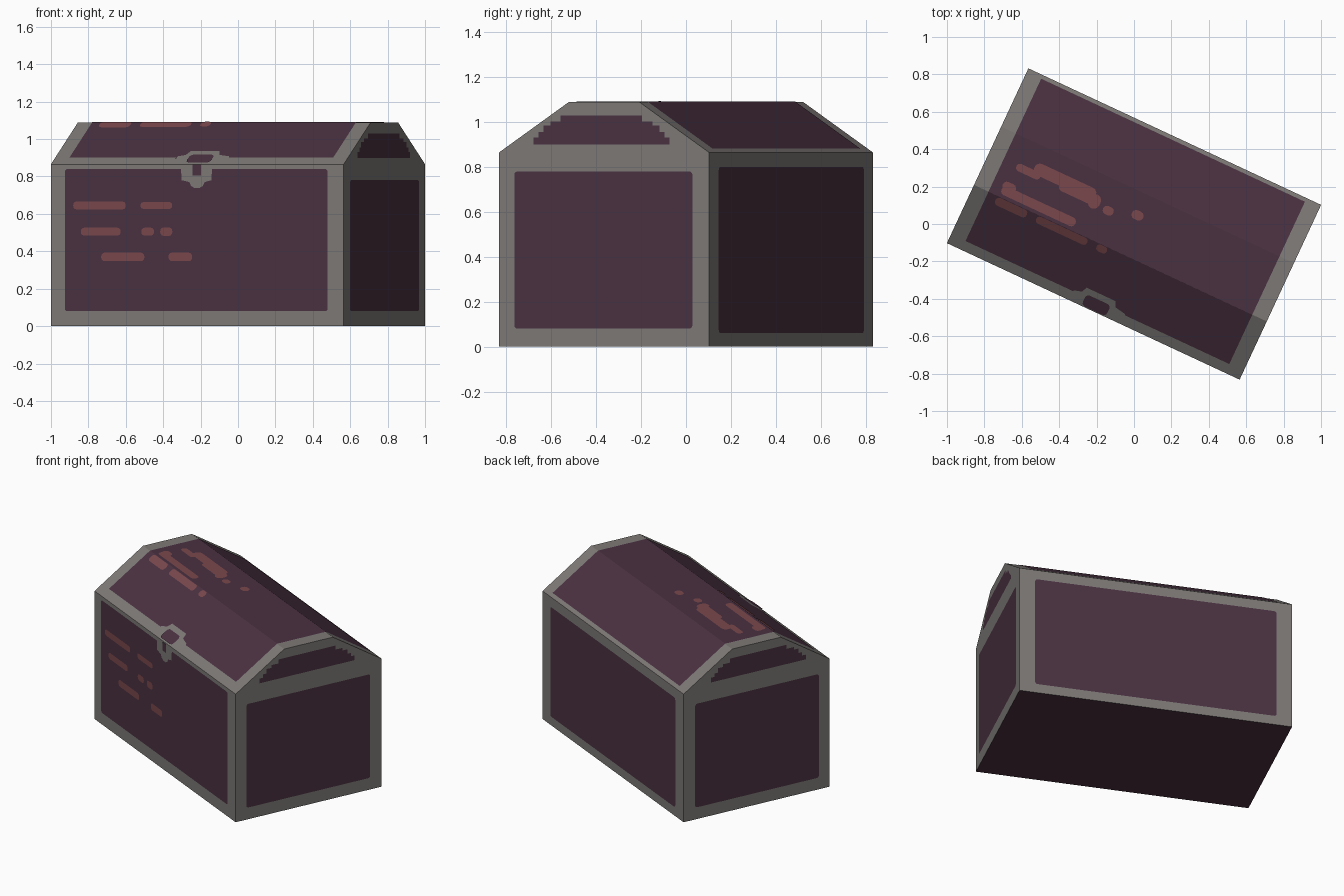
import bpy, math
from mathutils import Vector, Matrix

if "Cube" in bpy.data.objects:
    bpy.data.objects.remove(bpy.data.objects["Cube"])

# overall sizes: half length, half width, eave height, top height, half width of flat top
L, W, EAVE, TOP, FLAT = 0.8635, 0.5155, 0.865, 1.09, 0.172
SLOPE = (TOP - EAVE) / (W - FLAT)
TURN = Matrix.Rotation(math.radians(-25), 4, 'Z')


def material(name, rgb):
    m = bpy.data.materials.new(name)
    lin = [((c / 255 + 0.055) / 1.055) ** 2.4 for c in rgb]
    m.diffuse_color = (*lin, 1)
    m.use_nodes = True
    m.node_tree.nodes["Principled BSDF"].inputs["Base Color"].default_value = m.diffuse_color
    return m


GREY = material("worn_grey_trim", (125, 121, 118))
PURPLE = material("dark_plum_panel", (74, 49, 65))
RED = material("dusty_red_marks", (122, 72, 77))


def make(name, verts, faces, mats):
    me = bpy.data.meshes.new(name)
    me.from_pydata([TURN @ Vector(v) for v in verts], [], faces)
    for m in mats:
        me.materials.append(m)
    ob = bpy.data.objects.new(name, me)
    bpy.context.collection.objects.link(ob)
    return ob


# chest shell: six-sided profile run along the length, plum underside
profile = [(-W, 0), (W, 0), (W, EAVE), (FLAT, TOP), (-FLAT, TOP), (-W, EAVE)]
verts = [(x, y, z) for x in (-L, L) for y, z in profile]
faces = [(i, i + 6, (i + 1) % 6 + 6, (i + 1) % 6) for i in range(6)]
faces = [f[::-1] for f in faces] + [tuple(range(5, -1, -1)), tuple(range(6, 12))]
shell = make("chest_shell", verts, faces, [GREY, PURPLE])
shell.data.polygons[0].material_index = 1
import bmesh
bm = bmesh.new()
bm.from_mesh(shell.data)
bmesh.ops.recalc_face_normals(bm, faces=bm.faces)
bm.to_mesh(shell.data)
bm.free()

# surface frames: origin, first axis, second axis, outward normal
X, Y, Z = Vector((1, 0, 0)), Vector((0, 1, 0)), Vector((0, 0, 1))
RISE = TOP + SLOPE * FLAT
FRAMES = {
    "front": (-W * Y, X, Z, -Y),
    "back": (W * Y, X, Z, Y),
    "right": (L * X, Y, Z, X),
    "left": (-L * X, Y, Z, -X),
    "top": (TOP * Z, X, Y, Z),
    "lid_front": (RISE * Z, X, Y + SLOPE * Z, (Z - SLOPE * Y).normalized()),
    "lid_back": (RISE * Z, X, Y - SLOPE * Z, (Z + SLOPE * Y).normalized()),
}


def plate(name, side, pts, layer, mat):
    """Flat inlay lying just above one side of the chest."""
    o, a, b, n = FRAMES[side]
    if a.cross(b).dot(n) < 0:
        pts = pts[::-1]
    return make(name, [o + a * p + b * q + n * 0.002 * layer for p, q in pts],
                [tuple(range(len(pts)))], [mat])


def rounded(a0, a1, b0, b1, r=0.0):
    """Rectangle outline with optional round corners."""
    if r == 0:
        return [(a0, b0), (a1, b0), (a1, b1), (a0, b1)]
    r = min(r, (a1 - a0) / 2.01, (b1 - b0) / 2.01)
    out = []
    for k, (p, q) in enumerate([(a1 - r, b1 - r), (a0 + r, b1 - r), (a0 + r, b0 + r), (a1 - r, b0 + r)]):
        for s in range(4):
            t = math.pi / 2 * (k + s / 3)
            out.append((p + r * math.cos(t), q + r * math.sin(t)))
    return out


# body panels
plate("front_panel", "front", rounded(-0.78, 0.77, 0.08, 0.84, 0.015), 1, PURPLE)
plate("back_panel", "back", rounded(-0.765, 0.765, 0.06, 0.80, 0.015), 1, PURPLE)

# lid panel wraps over both slopes and the flat top
plate("lid_front_panel", "lid_front", rounded(-0.778, 0.778, -0.462, -FLAT + 0.001), 1, PURPLE)
plate("lid_top_panel", "top", rounded(-0.778, 0.778, -FLAT - 0.001, FLAT + 0.001), 1, PURPLE)
plate("lid_back_panel", "lid_back", rounded(-0.778, 0.778, FLAT - 0.001, 0.493), 1, PURPLE)

# end panels with stepped gable panels above
steps = [(0.90, 0.335), (0.932, 0.31), (0.955, 0.285), (0.985, 0.25), (1.003, 0.20), (1.03, 0.20)]
half = []
for (z0, w), (z1, _) in zip(steps, steps[1:]):
    half += [(w, z0), (w, z1)]
gable = [(w - 0.012, z) for w, z in half] + [(-w - 0.012, z) for w, z in reversed(half)]
for side in ("right", "left"):
    plate(side + "_panel", side, rounded(-0.44, 0.435, 0.08, 0.78, 0.015), 1, PURPLE)
    plate(side + "_gable_panel", side, gable, 1, PURPLE)


def lid_v(z):
    return -W + (z - EAVE) / SLOPE


# clasp: grey surround with plum latch and slot
plate("clasp_plate", "front",
      [(-0.095, 0.85), (-0.09, 0.78), (-0.045, 0.77), (-0.035, 0.75), (-0.015, 0.738),
       (0.015, 0.738), (0.035, 0.75), (0.045, 0.77), (0.085, 0.78), (0.09, 0.85)], 2, GREY)
plate("clasp_slot", "front", rounded(-0.024, 0.024, 0.805, 0.864), 3, PURPLE)
plate("clasp_surround", "lid_front",
      [(-0.15, lid_v(0.89)), (0.17, lid_v(0.89)), (0.16, lid_v(0.905)), (0.1, lid_v(0.912)),
       (0.085, lid_v(0.932)), (-0.085, lid_v(0.932)), (-0.1, lid_v(0.912)), (-0.14, lid_v(0.905))], 2, GREY)
plate("clasp_latch", "lid_front", rounded(-0.072, 0.072, lid_v(0.870), lid_v(0.912), 0.02), 3, PURPLE)

# worn red scratches: side -> (start, end, centre, thickness)
MARKS = {
    "front": [(-0.73, -0.42, 0.645, 0.042), (-0.333, -0.146, 0.645, 0.036),
              (-0.685, -0.45, 0.505, 0.042), (-0.328, -0.253, 0.505, 0.042),
              (-0.217, -0.145, 0.505, 0.046), (-0.565, -0.31, 0.37, 0.046),
              (-0.168, -0.028, 0.37, 0.046)],
    "top": [(-0.70, -0.56, 0.015, 0.042), (-0.61, -0.25, 0.05, 0.066),
            (-0.45, -0.21, 0.02, 0.05), (-0.275, -0.21, 0.02, 0.08),
            (-0.185, -0.125, 0.006, 0.046), (-0.035, 0.03, 0.05, 0.05),
            (-0.72, -0.285, -0.13, 0.05), (-0.725, -0.65, -0.105, 0.05)],
    "lid_front": [(-0.725, -0.54, -0.196, 0.044), (-0.485, -0.185, -0.194, 0.04),
                  (-0.13, -0.07, -0.192, 0.038)],
}
for side, marks in MARKS.items():
    for i, (a0, a1, c, t) in enumerate(marks):
        plate(f"{side}_scratch_{i + 1}", side,
              rounded(a0, a1, c - t / 2, c + t / 2, t * 0.45), 2 + 0.02 * i, RED)
